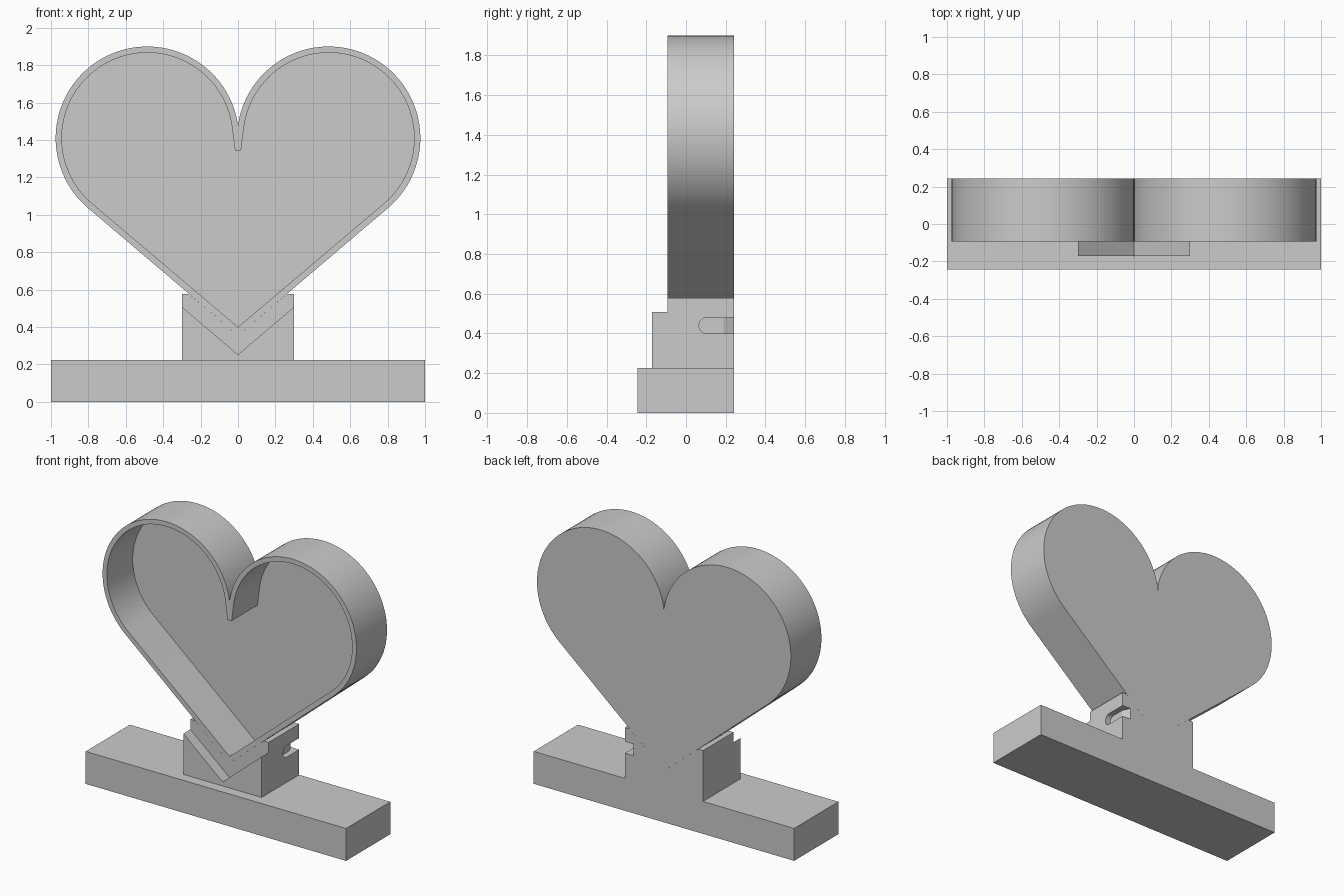
import bpy
from math import cos, sin, radians

if "Cube" in bpy.data.objects:
    bpy.data.objects.remove(bpy.data.objects["Cube"], do_unlink=True)

GREY = (0.6, 0.6, 0.6, 1)
grey = bpy.data.materials.new("plain grey")
grey.use_nodes = True
grey.diffuse_color = GREY
grey.node_tree.nodes["Principled BSDF"].inputs["Base Color"].default_value = GREY

FRONT, BACK = -0.093, 0.242      # depth range of the heart
BASE_TOP = 0.225
LOBE_X, LOBE_Z = 0.485, 1.41     # centre of each lobe


def prism(name, outline, start, end, axis="y"):
    """Extrude a flat outline along one axis: (x, z) along y, (y, z) along x, (x, y) along z."""
    place = {"y": lambda p, d: (p[0], d, p[1]),
             "x": lambda p, d: (d, p[0], p[1]),
             "z": lambda p, d: (p[0], p[1], d)}[axis]
    n = len(outline)
    verts = [place(p, d) for d in (start, end) for p in outline]
    faces = [list(range(n))[::-1], list(range(n, 2 * n))]
    faces += [(i, (i + 1) % n, (i + 1) % n + n, i + n) for i in range(n)]
    mesh = bpy.data.meshes.new(name)
    mesh.from_pydata(verts, [], faces)
    mesh.materials.append(grey)
    obj = bpy.data.objects.new(name, mesh)
    bpy.context.collection.objects.link(obj)
    select(obj)
    bpy.ops.object.mode_set(mode="EDIT")
    bpy.ops.mesh.select_all(action="SELECT")
    bpy.ops.mesh.normals_make_consistent(inside=False)
    bpy.ops.object.mode_set(mode="OBJECT")
    return obj


def select(obj):
    bpy.ops.object.select_all(action="DESELECT")
    obj.select_set(True)
    bpy.context.view_layer.objects.active = obj


def cut(obj, cutter):
    """Subtract the cutter and throw it away."""
    cutter.hide_render = True
    mod = obj.modifiers.new("cut", "BOOLEAN")
    mod.operation, mod.solver, mod.object = "DIFFERENCE", "EXACT", cutter
    select(obj)
    bpy.ops.object.modifier_apply(modifier=mod.name)
    bpy.data.objects.remove(cutter, do_unlink=True)


def heart_outline(radius, tip_z, cleft, steps=56):
    """Tip, right lobe arc, cleft, then the mirrored half."""
    first, last = radians(-49.7), radians(170)
    arc = []
    for i in range(steps + 1):
        a = first + (last - first) * i / steps
        arc.append((LOBE_X + radius * cos(a), LOBE_Z + radius * sin(a)))
    half = arc + [cleft]
    mirrored = [(-x, z) for x, z in reversed(half) if x > 0]
    return [(0, tip_z)] + half + mirrored


# Heart tray, open at the front
heart = prism("heart_tray", heart_outline(0.49, 0.355, (0, 1.46)), FRONT, BACK)
cut(heart, prism("cavity", heart_outline(0.457, 0.40, (0.016, 1.345)), FRONT - 0.1, 0.19))
select(heart)
bpy.ops.object.shade_smooth_by_angle(angle=radians(30))

# Long foot
prism("base", [(-1, 0), (1, 0), (1, BASE_TOP), (-1, BASE_TOP)], -0.243, BACK)

# Stem that wraps the heart's tip
stem = prism("stem", [(-0.3, BASE_TOP), (0.3, BASE_TOP), (0.3, 0.578), (0.263, 0.578),
                      (0, 0.355), (-0.263, 0.578), (-0.3, 0.578)], FRONT, BACK)

# Round-ended slot in the stem's left side, deepening toward the back
SLOT_Z, SLOT_R = 0.44, 0.04
slot = [(BACK + 0.05, SLOT_Z + SLOT_R)]
for i in range(17):
    a = radians(90 + 180 * i / 16)
    slot.append((0.105 + SLOT_R * cos(a), SLOT_Z + SLOT_R * sin(a)))
slot.append((BACK + 0.05, SLOT_Z - SLOT_R))
cut(stem, prism("slot_cutter", slot, 0.26, 0.35, "x"))
cut(stem, prism("slot_ramp_cutter", [(0.27, 0.19), (0.26, 0.19), (0.23, BACK + 0.01), (0.27, BACK + 0.01)],
                SLOT_Z - SLOT_R, SLOT_Z + SLOT_R, "z"))

# Raised front bracket with a V notch
prism("front_bracket", [(-0.3, BASE_TOP), (0.3, BASE_TOP), (0.3, 0.508), (0, 0.253), (-0.3, 0.508)],
      -0.17, FRONT)
